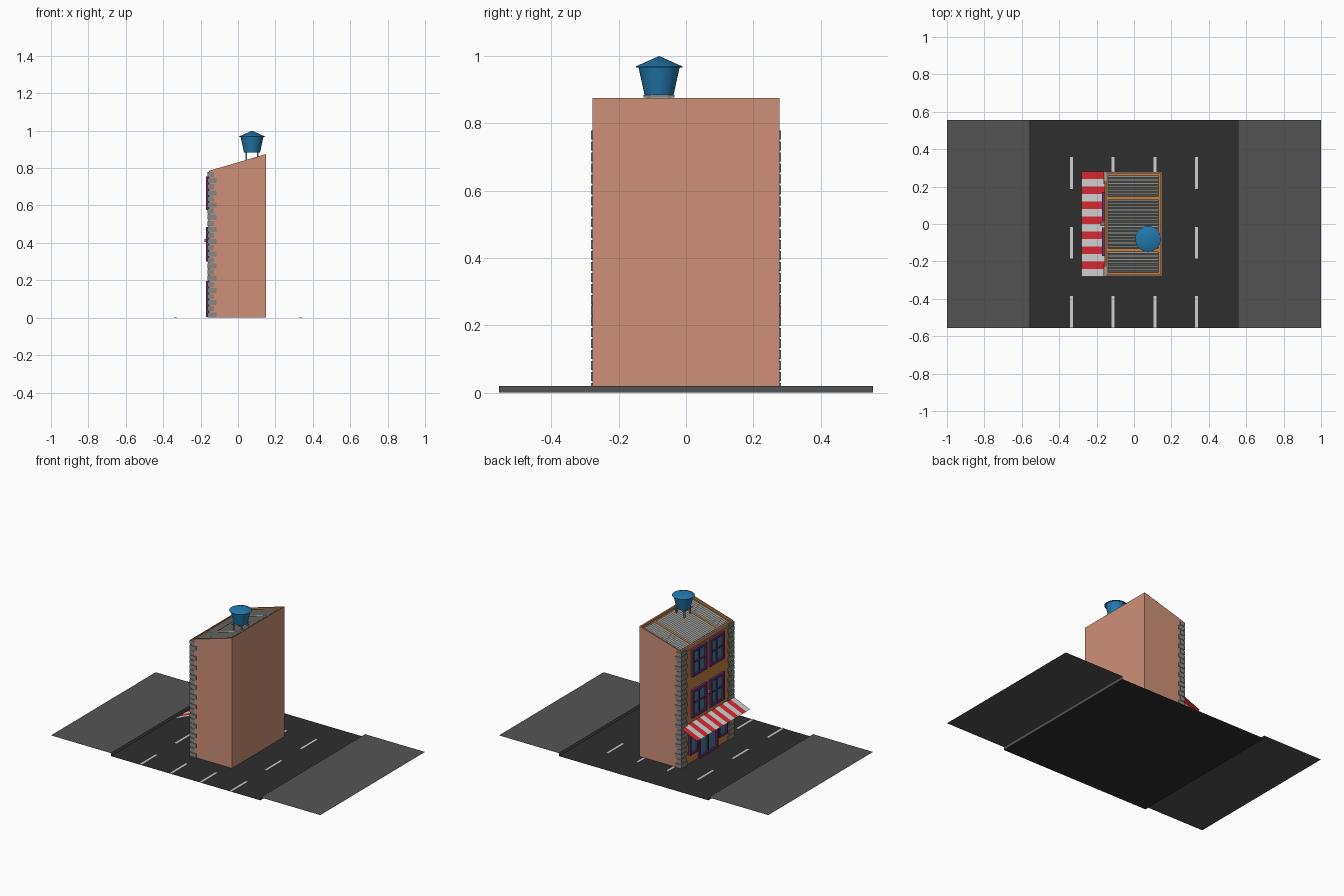
import bpy, bmesh, math

if "Cube" in bpy.data.objects:
    bpy.data.objects.remove(bpy.data.objects["Cube"])


def mat(name, rgb):
    m = bpy.data.materials.new(name)
    m.diffuse_color = tuple((c / 255 / 12.92 if c < 11 else ((c / 255 + .055) / 1.055) ** 2.4)
                            for c in rgb) + (1,)
    m.use_nodes = True
    m.node_tree.nodes["Principled BSDF"].inputs["Base Color"].default_value = m.diffuse_color
    return m


SALMON = mat("salmon_plaster", (206, 144, 119))
OCHRE = mat("ochre_brick", (198, 130, 68))
STONE = mat("grey_stone", (135, 135, 133))
ROAD = mat("dark_asphalt", (46, 46, 46))
PAVE = mat("pavement_grey", (84, 84, 84))
WHITE = mat("off_white", (208, 208, 208))
RED = mat("awning_red", (214, 40, 50))
BLUE = mat("tank_blue", (34, 120, 172))
PURPLE = mat("purple_frame", (106, 48, 112))
GLASS = mat("teal_glass", (72, 122, 150))


def finish(name, bm, *mats):
    me = bpy.data.meshes.new(name)
    bm.to_mesh(me)
    bm.free()
    ob = bpy.data.objects.new(name, me)
    bpy.context.collection.objects.link(ob)
    for m in mats:
        me.materials.append(m)
    return ob


def add_box(bm, x0, x1, y0, y1, z0, z1):
    vs = bmesh.ops.create_cube(bm, size=1)["verts"]
    for v in vs:
        v.co = (x1 if v.co.x > 0 else x0, y1 if v.co.y > 0 else y0, z1 if v.co.z > 0 else z0)
    return vs


def boxes(name, m, dims):
    bm = bmesh.new()
    for d in dims:
        add_box(bm, *d)
    return finish(name, bm, m)


def sheet(bm, row_a, row_b, index=lambda i: 0):
    a = [bm.verts.new(p) for p in row_a]
    b = [bm.verts.new(p) for p in row_b]
    for i in range(len(a) - 1):
        f = bm.faces.new((a[i], a[i + 1], b[i + 1], b[i]))
        f.material_index = index(i)


XF, XB, W = -.155, .15, .278      # facade, back wall, half width


def roof(x):
    return .785 + (x - XF) * .295


# Street: thin sheet with raised pavements either side
prof = [(-1, .02), (-.555, .02), (-.555, 0), (.555, 0), (.555, .02), (1, .02)]
bm = bmesh.new()
sheet(bm, [(x, -.555, z) for x, z in prof], [(x, .555, z) for x, z in prof], lambda i: int(i == 2))
finish("street", bm, PAVE, ROAD)

# Lane dashes
boxes("lane_dashes", WHITE, [(x - .008, x + .008, y, y + .17, .0005, .003)
                             for x in (-.335, -.111, .111, .335) for y in (-.555, -.185, .187)])

# Building body with sloped top and sunken roof deck
bm = bmesh.new()
for v in add_box(bm, XF, XB, -W, W, .001, 1):
    if v.co.z > .5:
        v.co.z = roof(v.co.x)
bm.normal_update()
top = max(bm.faces, key=lambda f: f.calc_center_median().z)
bmesh.ops.inset_region(bm, faces=[top], thickness=.012)
top.material_index = 1
deck = bmesh.ops.extrude_discrete_faces(bm, faces=[top])["faces"][0]
for v in deck.verts:
    v.co.z -= .014
deck.material_index = 1
finish("building_body", bm, SALMON, OCHRE)

# Corrugated roof panels
bm = bmesh.new()
for y0, y1 in ((-.258, -.148), (-.132, .132), (.148, .258)):
    n = 2 * round((y1 - y0) / .018)
    rows = []
    for x in (XF + .016, XB - .02):
        rows.append([(x, y0 + (y1 - y0) * i / n, roof(x) - (.011 if i % 2 == 0 else .004))
                     for i in range(n + 1)])
    sheet(bm, rows[1], rows[0])
finish("corrugated_roof", bm, STONE)

# Facade brick plate
boxes("facade_wall", OCHRE, [(XF - .003, XF, -.235, .235, .002, .765)])

# Corner stones in alternating lengths
N = 24
P = .783 / N
dims = []
for s in (-1, 1):
    for i in range(N):
        k = .012 * (i % 2)
        ya, yb = s * (.215 + k), s * (W + .004)
        dims.append((-.163, -.115 - k, min(ya, yb), max(ya, yb), i * P + .002, (i + 1) * P - .004))
boxes("corner_stones", STONE, dims)


# Windows and shopfront: frame bars, mullions and glass
def window(name, y0, y1, z0, z1, cols, rows, bar=.016):
    xo, xm, xw = -.172, -.166, XF
    d = [(xo, xw, y0, y0 + bar, z0, z1), (xo, xw, y1 - bar, y1, z0, z1),
         (xo, xw, y0 + bar, y1 - bar, z1 - bar, z1), (xo, xw, y0 + bar, y1 - bar, z0, z0 + bar)]
    for i in range(1, cols):
        c = y0 + (y1 - y0) * i / cols
        d.append((xm, xw, c - .005, c + .005, z0 + bar, z1 - bar))
    for i in range(1, rows):
        c = z0 + (z1 - z0) * i / rows
        d.append((xm, xw, y0 + bar, y1 - bar, c - .005, c + .005))
    boxes(name + "_frame", PURPLE, d)
    boxes(name + "_glass", GLASS, [(-.161, xw, y0 + bar, y1 - bar, z0 + bar, z1 - bar)])


for floor, (z0, z1) in (("lower", (.30, .485)), ("upper", (.575, .755))):
    window(floor + "_left_window", .018, .17, z0, z1, 2, 2)
    window(floor + "_right_window", -.17, -.018, z0, z1, 2, 2)
window("shop_door", -.10, .10, .003, .195, 2, 1)
window("shop_side_window_left", .11, .20, .06, .195, 1, 1, .012)
window("shop_side_window_right", -.20, -.11, .06, .195, 1, 1, .012)

# Small wall lamp between the windows
boxes("wall_lamp", STONE, [(-.18, XF, -.01, .01, .405, .422)])

# Striped awning sheet
bm = bmesh.new()
ys = [.28 - .04 * i for i in range(15)]
sheet(bm, [(-.157, y, .27) for y in ys], [(-.28, y, .218) for y in ys], lambda i: i % 2)
finish("awning", bm, RED, WHITE)

# Water tank: revolved barrel and conical lid
TX, TY, SEG = .075, -.08, 32
prof = [(0, .884), (.043, .884), (.061, .966), (.069, .966), (.069, .969), (0, 1.0)]
bm = bmesh.new()
vs = [bm.verts.new((TX + r, TY, z)) for r, z in prof]
es = [bm.edges.new(e) for e in zip(vs, vs[1:])]
bmesh.ops.spin(bm, geom=vs + es, cent=(TX, TY, 0), axis=(0, 0, 1), angle=2 * math.pi, steps=SEG)
bmesh.ops.remove_doubles(bm, verts=bm.verts, dist=.0001)
bmesh.ops.recalc_face_normals(bm, faces=bm.faces)
tank = finish("water_tank", bm, BLUE)
bpy.context.view_layer.objects.active = tank
tank.select_set(True)
bpy.ops.object.shade_smooth_by_angle(angle=math.radians(30))

# Tank stand: legs and cross beams
d = []
for sx in (-1, 1):
    d.append((TX + sx * .03 - .004, TX + sx * .03 + .004, TY - .046, TY + .046, .877, .884))
    for sy in (-1, 1):
        x, y = TX + sx * .03, TY + sy * .03
        d.append((x - .004, x + .004, y - .004, y + .004, roof(x) - .014, .878))
boxes("tank_stand", STONE, d)
